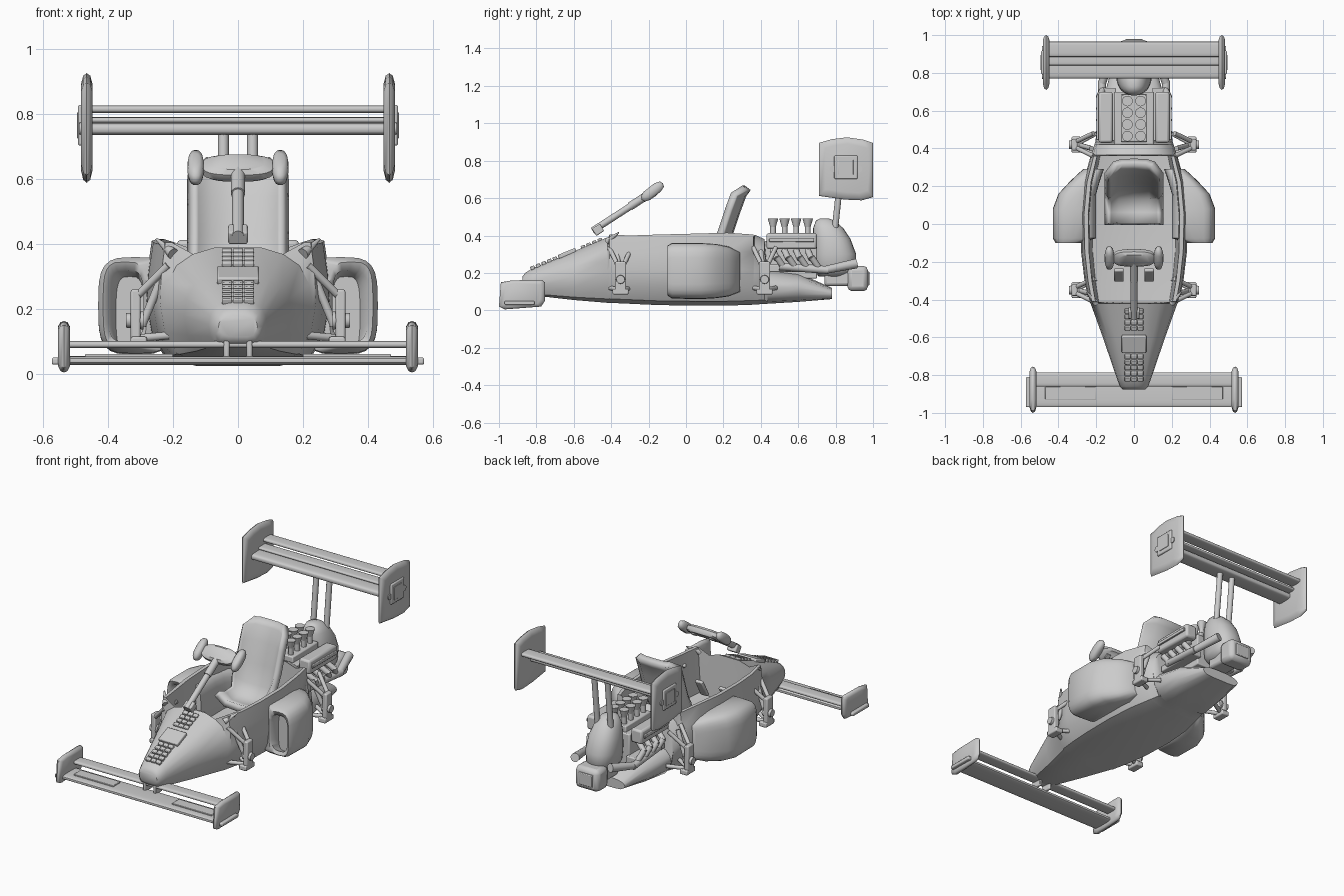
import bpy, bmesh, math
from mathutils import Vector, Matrix

cube = bpy.data.objects.get("Cube")
if cube:
    bpy.data.objects.remove(cube)

GREY = (0.6, 0.6, 0.6, 1)
grey = bpy.data.materials.new("plain grey")
grey.use_nodes = True
grey.diffuse_color = GREY
grey.node_tree.nodes["Principled BSDF"].inputs["Base Color"].default_value = GREY


def finish(name, bm, angle=40, bevel=0):
    """Turn a bmesh into a shaded object."""
    bmesh.ops.recalc_face_normals(bm, faces=bm.faces)
    mesh = bpy.data.meshes.new(name)
    bm.to_mesh(mesh)
    bm.free()
    mesh.materials.append(grey)
    ob = bpy.data.objects.new(name, mesh)
    bpy.context.collection.objects.link(ob)
    if bevel:
        mod = ob.modifiers.new("bevel", 'BEVEL')
        mod.width, mod.segments = bevel, 2
    bpy.ops.object.select_all(action='DESELECT')
    ob.select_set(True)
    bpy.context.view_layer.objects.active = ob
    bpy.ops.object.shade_smooth_by_angle(angle=math.radians(angle))
    return ob


def loft(name, rings, angle=40):
    """Skin closed rings of points, with capped ends."""
    bm = bmesh.new()
    vs = [[bm.verts.new(p) for p in r] for r in rings]
    n = len(vs[0])
    for a, b in zip(vs, vs[1:]):
        for i in range(n):
            j = (i + 1) % n
            bm.faces.new((a[i], a[j], b[j], b[i]))
    bm.faces.new(vs[0])
    bm.faces.new(vs[-1])
    return finish(name, bm, angle)


def box(name, centre, size, tilt=0, bevel=0.006):
    bm = bmesh.new()
    mat = Matrix.Translation(centre) @ Matrix.Rotation(tilt, 4, 'X') @ Matrix.Diagonal((*size, 1))
    bmesh.ops.create_cube(bm, size=1, matrix=mat)
    return finish(name, bm, 40, bevel)


def rod(name, a, b, r1, r2=None, seg=12):
    a, b = Vector(a), Vector(b)
    d = b - a
    bm = bmesh.new()
    mat = Matrix.Translation((a + b) / 2) @ d.to_track_quat('Z', 'Y').to_matrix().to_4x4()
    bmesh.ops.create_cone(bm, cap_ends=True, segments=seg, radius1=r1,
                          radius2=r1 if r2 is None else r2, depth=d.length, matrix=mat)
    return finish(name, bm)


def oval(a, b, power=2, n=24):
    """Superellipse outline with half sizes a and b."""
    pts = []
    for i in range(n):
        t = 2 * math.pi * i / n
        c, s = math.cos(t), math.sin(t)
        pts.append((a * math.copysign(abs(c) ** (2 / power), c),
                    b * math.copysign(abs(s) ** (2 / power), s)))
    return pts


def slat(name, half, y0, y1, z0, z1):
    """Wing element running across the car."""
    sec = oval((y1 - y0) / 2, (z1 - z0) / 2, 3.5)
    return loft(name, [[(x, (y0 + y1) / 2 + u, (z0 + z1) / 2 + v) for u, v in sec]
                       for x in (-half, half)])


def end_plate(name, x, thick, outline):
    """Lens shaped plate from a side outline."""
    cy = sum(p[0] for p in outline) / len(outline)
    cz = sum(p[1] for p in outline) / len(outline)
    return loft(name, [[(x + o * thick, cy + (y - cy) * k, cz + (z - cz) * k) for y, z in outline]
                       for o, k in ((-.5, .78), (-.3, .95), (0, 1), (.3, .95), (.5, .78))], 50)


SIDES = ((1, "left"), (-1, "right"))

# Body tub: closed nose, open cockpit, low engine deck
CLOSED = [(0, 0), (.45, 0), (.78, .06), (.94, .25), (1, .48), (.95, .68), (.82, .84), (.6, .94), (.3, 1), (0, 1)]
OPEN = [(0, 0), (.45, 0), (.78, .06), (.94, .25), (1, .5), (.98, .75), (.93, 1), (.85, 1), (.78, .25), (0, .15)]
stations = [(-.875, .06, .115, .18, 0), (-.86, .075, .095, .20, 0), (-.82, .09, .08, .225, 0),
            (-.6, .165, .055, .315, 0), (-.42, .23, .04, .39, 0), (-.41, .24, .04, .405, 1),
            (-.3, .262, .035, .40, 1), (-.15, .28, .028, .405, 1), (.05, .285, .025, .41, 1),
            (.22, .268, .025, .415, 1), (.36, .23, .03, .405, 1), (.365, .228, .03, .405, 0),
            (.42, .21, .035, .38, 0), (.435, .205, .035, .22, 0), (.6, .18, .045, .20, 0), (.78, .13, .06, .12, 0)]
rings = []
for y, w, zb, zt, is_open in stations:
    half = [(u * w, zb + v * (zt - zb)) for u, v in (OPEN if is_open else CLOSED)]
    rings.append([(x, y, z) for x, z in half] + [(-x, y, z) for x, z in half[-2:0:-1]])
loft("body_tub", rings)

# Flared cockpit lip and pedal panels
for s, side in SIDES:
    rod(side + "_cockpit_lip", (s * .20, -.42, .37), (s * .25, -.36, .415), .018, .004)
    box(side + "_pedal_panel", (s * .08, -.27, .24), (.05, .02, .12), -.5)

# Ribbed strip and plaque on the nose
tilt = math.atan2(.165, .4)


def nose_z(y):
    return .315 + (y + .6) * (.075 / .18 if y > -.6 else .09 / .22)


for k in range(9):
    y = -.46 - .03 * k if k < 4 else -.70 - .03 * (k - 4)
    for i in (-1, 0, 1):
        box("nose_rib_tile", (i * .034, y, nose_z(y) + .002), (.031, .024, .02), tilt, .004)
box("nose_plaque", (0, -.635, nose_z(-.635) + .003), (.13, .1, .024), tilt)

# Side pods with recessed inlets
pod = [(-.02, .29, .375, .07, .30), (-.09, .29, .40, .10, .32), (-.1, .28, .415, .08, .345),
       (-.075, .2, .43, .063, .36), (.08, .2, .43, .06, .36), (.16, .2, .40, .065, .355),
       (.23, .18, .335, .075, .34), (.29, .16, .27, .10, .31)]
for s, side in SIDES:
    loft(side + "_side_pod", [[(s * ((x0 + x1) / 2 + u), y, (z0 + z1) / 2 + v)
                               for u, v in oval((x1 - x0) / 2, (z1 - z0) / 2, 3.6)]
                              for y, x0, x1, z0, z1 in pod], 55)

# Bucket seat: side profile swept across with raised edges
path = [(.0, .24), (.06, .22), (.14, .23), (.2, .30), (.235, .42), (.275, .54), (.305, .62), (.33, .655)]
cols = [-1, -.92, -.6, 0, .6, .92, 1]
bm = bmesh.new()
grid = []
for i, (y, z) in enumerate(path):
    hw = .105 if i == len(path) - 1 else .145
    row = []
    for c in cols:
        lift = .05 * max(0, abs(c) - .55) / .45 * (1 if i < 7 else .3)
        row.append(bm.verts.new((c * hw, y - (lift if i > 2 else 0), z + (lift if i < 4 else 0))))
    grid.append(row)
for a, b in zip(grid, grid[1:]):
    for i in range(len(cols) - 1):
        bm.faces.new((a[i], a[i + 1], b[i + 1], b[i]))
seat = finish("seat", bm, 60)
mod = seat.modifiers.new("thickness", 'SOLIDIFY')
mod.thickness, mod.offset = .04, 0

# Steering column and wheel
rod("steering_column", (0, -.50, .425), (0, -.19, .625), .018)
rod("column_collar", (0, -.30, .555), (0, -.2, .62), .022)
box("column_foot", (0, -.47, .43), (.06, .05, .045), .57)
wheel_tilt = math.radians(-52)
frame = Matrix.Translation((0, -.18, .635)) @ Matrix.Rotation(wheel_tilt, 4, 'X')
loft("steering_wheel_hub", [[frame @ Vector((u * k, d, v * k)) for u, v in oval(.11, .05, 3)]
                            for d, k in ((-.022, .75), (-.01, 1), (.012, 1), (.022, .85))])
for s, side in SIDES:
    loft(side + "_wheel_grip", [[frame @ Vector((s * .13 + u * k, d, v * k)) for u, v in oval(.026, .072, 2.4)]
                                for d, k in ((-.028, .5), (-.018, .9), (0, 1), (.018, .9), (.028, .5))], 60)
    box(side + "_wheel_button", frame @ Vector((s * .06, .022, .0)), (.03, .015, .03), wheel_tilt, .003)

# Front wing
slat("front_wing_main", .545, -.97, -.83, .028, .055)
slat("front_wing_flap", .535, -.86, -.785, .08, .102)
front_plate = [(-.99, .15), (-.93, .16), (-.77, .163), (-.755, .15), (-.755, .05), (-.775, .02), (-.97, .005), (-1, .02)]
for s, side in SIDES:
    end_plate(side + "_front_end_plate", s * .535, .036, front_plate)
    box(side + "_front_plate_boss", (s * .555, -.89, .04), (.035, .16, .022))
    box(side + "_front_wing_pad", (s * .335, -.895, .056), (.27, .07, .012), 0, .003)
    box(side + "_front_wing_post", (s * .035, -.83, .085), (.018, .07, .08))

# Rear wing
slat("rear_wing_main", .48, .77, .875, .735, .772)
slat("rear_wing_middle", .465, .84, .91, .772, .79)
slat("rear_wing_top", .475, .885, .965, .803, .826)
rear_plate = [(.71, .895), (.78, .915), (.86, .925), (.95, .912), (1, .895), (1, .605), (.94, .588), (.85, .592), (.71, .612)]
for s, side in SIDES:
    end_plate(side + "_rear_end_plate", s * .465, .036, rear_plate)
    box(side + "_rear_plate_boss", (s * .48, .855, .765), (.024, .125, .125))
    box(side + "_rear_plate_screen", (s * .491, .855, .765), (.008, .08, .08), 0, .002)
    for y in (.785, .925):
        rod(side + "_rear_plate_catch", (s * .465, y, .755), (s * .488, y, .755), .018)
    rod(side + "_rear_wing_strut", (s * .045, .795, .42), (s * .045, .83, .75), .017)

# Gearbox housing and rear crash box
housing = [(.18, .79, .08, .06), (.22, .795, .115, .085), (.30, .795, .115, .095), (.38, .78, .10, .088),
           (.44, .76, .08, .07), (.48, .745, .05, .045), (.492, .74, .02, .015)]
loft("gearbox_housing", [[(u, y + v, z) for u, v in oval(b, a, 2.3)] for z, y, a, b in housing], 60)
box("rear_crash_box", (0, .918, .17), (.16, .11, .135), 0, .025)
box("rear_lamp", (0, .972, .17), (.09, .016, .075), 0, .004)
box("gearbox_tail", (0, .82, .17), (.12, .16, .08), 0, .015)

# Engine block, heads, intake trumpets and exhausts
box("engine_block", (0, .56, .27), (.21, .28, .2))
box("engine_top", (0, .56, .375), (.14, .25, .06))
for s, side in SIDES:
    head = box(side + "_cylinder_head", (s * .15, .565, .37), (.075, .27, .085), 0, .012)
    box(side + "_head_rail", (s * .193, .565, .375), (.012, .24, .02), 0, .003)
    box(side + "_sump_rail", (s * .13, .58, .225), (.07, .28, .04))
    for k in range(4):
        y = .465 + k * .062
        rod(side + "_intake_stem", (s * .035, y, .39), (s * .035, y, .45), .015)
        rod(side + "_intake_trumpet", (s * .035, y, .445), (s * .035, y, .49), .015, .028, 16)
        rod(side + "_exhaust_port", (s * .13, y, .32), (s * .185, y + .02, .275), .017)
        rod(side + "_exhaust_drop", (s * .185, y + .02, .285), (s * .165, y + .06, .225), .017)
    rod(side + "_exhaust_collector", (s * .165, .50, .235), (s * .17, .76, .215), .021)
    rod(side + "_tail_pipe", (s * .17, .74, .215), (s * .12, .91, .25), .021, .026)

# Suspension corners
for s, side in SIDES:
    for y, end in ((-.35, "front"), (.42, "rear")):
        name = side + "_" + end
        box(name + "_upright", (s * .315, y, .175), (.03, .06, .17))
        rod(name + "_axle_stub", (s * .29, y, .165), (s * .345, y, .165), .028, .022)
        box(name + "_brake_block", (s * .305, y, .10), (.05, .085, .03))
        for dy in (-.06, .06):
            rod(name + "_lower_arm", (s * .20, y + dy, .12), (s * .31, y, .11), .012)
            rod(name + "_upper_arm", (s * .215, y + dy, .335), (s * .31, y + dy * .25, .24), .012)
        rod(name + "_push_rod", (s * .295, y, .15), (s * .225, y - .02, .32), .013)
